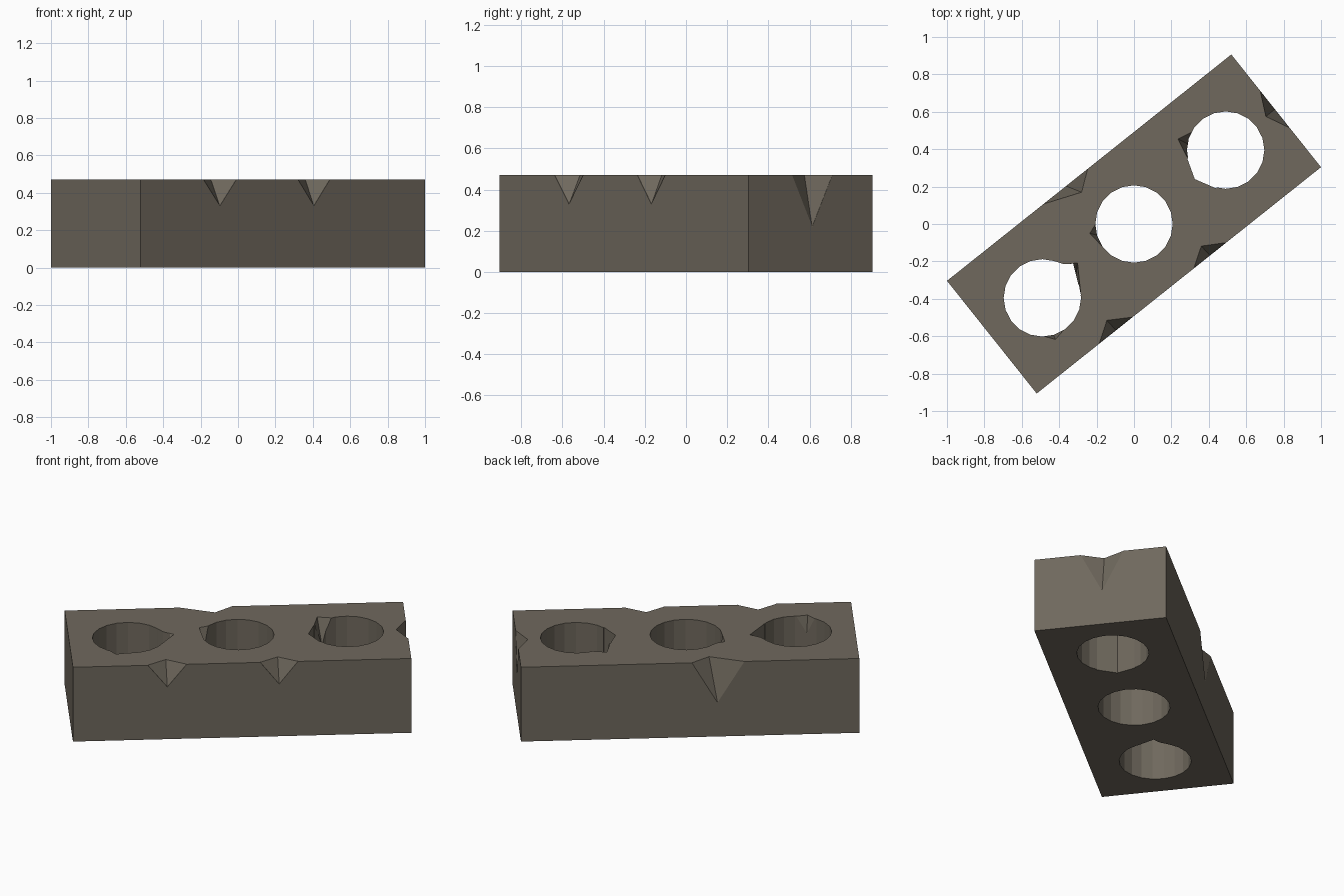
import bpy, bmesh, math
from mathutils import Vector, Matrix

if "Cube" in bpy.data.objects:
    bpy.data.objects.remove(bpy.data.objects["Cube"])

H = 0.47
ANG = math.atan2(1.21, 1.52)
CENTRES = [Vector((-0.49, -0.395)), Vector((0, 0)), Vector((0.49, 0.395))]
SIDE = Vector((math.sin(ANG), -math.cos(ANG)))
END = Vector((math.cos(ANG), math.sin(ANG)))


def finish(name, bm):
    bmesh.ops.recalc_face_normals(bm, faces=bm.faces)
    mesh = bpy.data.meshes.new(name)
    bm.to_mesh(mesh)
    bm.free()
    obj = bpy.data.objects.new(name, mesh)
    bpy.context.collection.objects.link(obj)
    return obj


def cut(target, bm):
    cutter = finish("cutter", bm)
    cutter.hide_render = True
    mod = target.modifiers.new("cut", 'BOOLEAN')
    mod.operation = 'DIFFERENCE'
    mod.solver = 'EXACT'
    mod.object = cutter
    bpy.context.view_layer.objects.active = target
    bpy.ops.object.modifier_apply(modifier=mod.name)
    bpy.data.objects.remove(cutter)


def chip(target, pts, z_low, out):
    """Broken rim: first and last points lie on the rim, the rest reach into the top."""
    pts = [Vector(p) for p in pts]
    a, b = pts[0], pts[-1]
    mid = (a + b) / 2
    cloud = [(p, z) for p in pts for z in (H, H + 0.1)]
    cloud += [(p + out * 0.1, z) for p in (a, b) for z in (H, H + 0.1)]
    cloud += [(mid, z_low), (mid + out * 0.1, z_low)]
    bm = bmesh.new()
    for p, z in cloud:
        bm.verts.new((p.x, p.y, z))
    res = bmesh.ops.convex_hull(bm, input=bm.verts)
    junk = {g for g in res["geom_interior"] + res["geom_unused"]
            if isinstance(g, bmesh.types.BMVert)}
    if junk:
        bmesh.ops.delete(bm, geom=list(junk), context='VERTS')
    cut(target, bm)


def notch(target, pts):
    """Broken wall running the full height of a hole."""
    bm = bmesh.new()
    face = bm.faces.new([bm.verts.new((x, y, -0.1)) for x, y in pts])
    ext = bmesh.ops.extrude_face_region(bm, geom=[face])
    bmesh.ops.translate(bm, vec=(0, 0, H + 0.2),
                        verts=[g for g in ext["geom"] if isinstance(g, bmesh.types.BMVert)])
    cut(target, bm)


# Brick body
bm = bmesh.new()
bmesh.ops.create_cube(bm, size=1, matrix=Matrix.Translation((0, 0, H / 2))
                      @ Matrix.Rotation(ANG, 4, 'Z')
                      @ Matrix.Diagonal((1.943, 0.77, H, 1)))
brick = finish("brick", bm)

# Three round holes
for c in CENTRES:
    bm = bmesh.new()
    bmesh.ops.create_cone(bm, cap_ends=True, segments=20, radius1=0.207, radius2=0.207,
                          depth=H + 0.2, matrix=Matrix.Translation((c.x, c.y, H / 2)))
    cut(brick, bm)

# Full-height notches in the outer holes
notch(brick, [(0.285, 0.35), (0.325, 0.24), (0.44, 0.19), (0.47, 0.38)])
notch(brick, [(-0.42, -0.20), (-0.375, -0.215), (-0.325, -0.212), (-0.283, -0.38), (-0.46, -0.38)])

# Chips on the outer edges
chip(brick, [(-0.185, -0.637), (-0.145, -0.515), (-0.01, -0.498)], 0.33, SIDE)
chip(brick, [(0.32, -0.235), (0.36, -0.118), (0.49, -0.1)], 0.33, SIDE)
chip(brick, [(-0.49, 0.105), (-0.41, 0.14), (-0.28, 0.17), (-0.245, 0.305)], 0.2, -SIDE)
chip(brick, [(0.675, 0.71), (0.705, 0.575), (0.83, 0.515)], 0.22, END)

# Chips on the hole rims
for i, pts in [(0, [(-0.50, -0.595), (-0.42, -0.617), (-0.37, -0.56)]),
               (0, [(-0.34, -0.212), (-0.302, -0.208), (-0.30, -0.305), (-0.285, -0.37)]),
               (1, [(-0.205, 0.0), (-0.236, -0.05), (-0.165, -0.125)]),
               (2, [(0.305, 0.49), (0.235, 0.455), (0.282, 0.36)])]:
    mid = (Vector(pts[0]) + Vector(pts[-1])) / 2
    chip(brick, pts, 0.3, (CENTRES[i] - mid).normalized())

# Colour
mat = bpy.data.materials.new("clay")
mat.diffuse_color = (0.16, 0.14, 0.11, 1)
mat.use_nodes = True
mat.node_tree.nodes["Principled BSDF"].inputs["Base Color"].default_value = mat.diffuse_color
brick.data.materials.clear()
brick.data.materials.append(mat)
